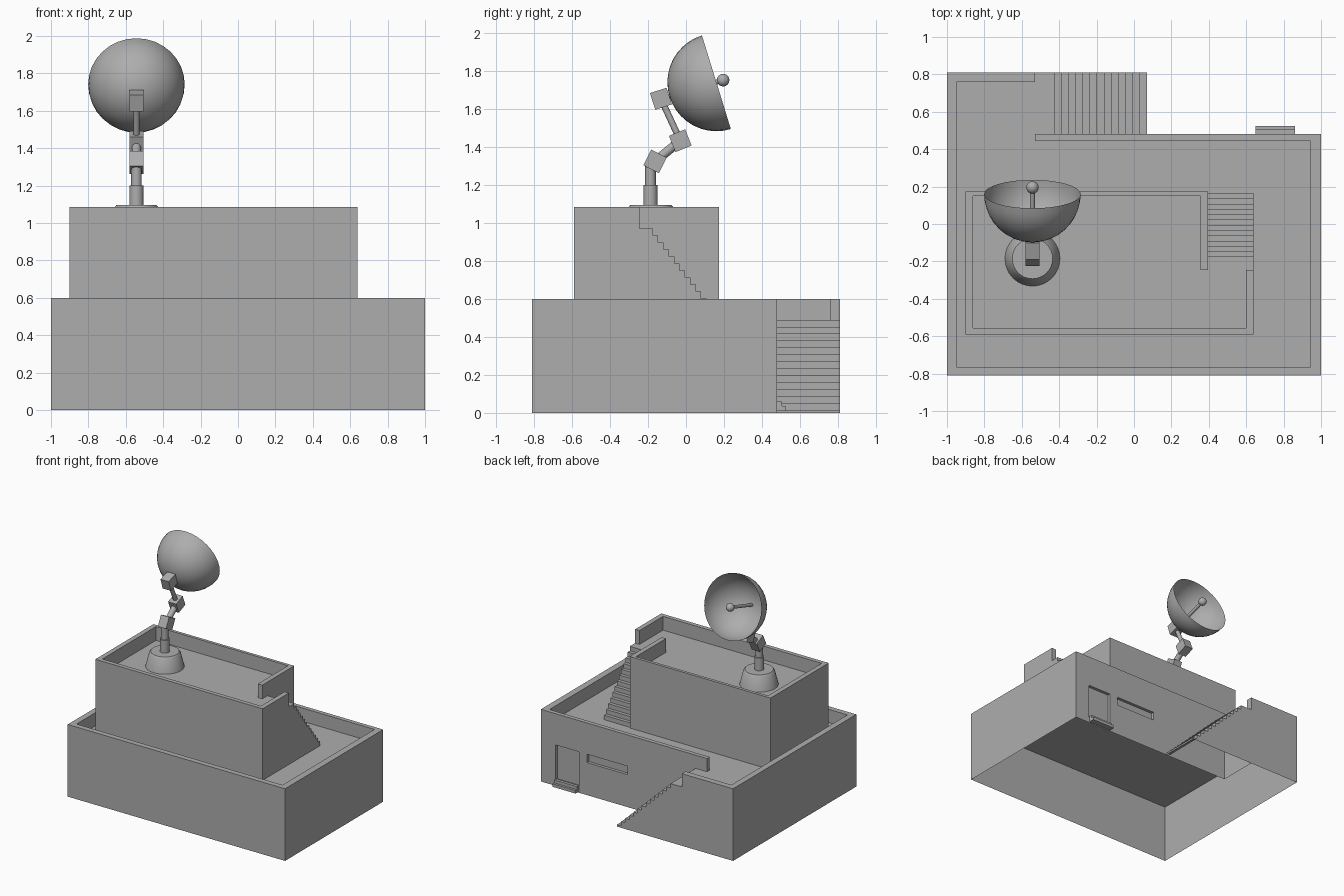
import bpy, bmesh, math
from mathutils import Vector, Matrix

cube = bpy.data.objects.get("Cube")
if cube:
    bpy.data.objects.remove(cube)

grey = bpy.data.materials.new("plain_grey")
grey.use_nodes = True
grey.diffuse_color = (0.42, 0.42, 0.42, 1)
grey.node_tree.nodes["Principled BSDF"].inputs["Base Color"].default_value = (0.42, 0.42, 0.42, 1)


def finish(bm, name, smooth=False):
    bmesh.ops.remove_doubles(bm, verts=bm.verts, dist=0.0001)
    bmesh.ops.recalc_face_normals(bm, faces=bm.faces)
    mesh = bpy.data.meshes.new(name)
    bm.to_mesh(mesh)
    bm.free()
    mesh.materials.append(grey)
    obj = bpy.data.objects.new(name, mesh)
    bpy.context.collection.objects.link(obj)
    if smooth:
        bpy.ops.object.select_all(action='DESELECT')
        obj.select_set(True)
        bpy.context.view_layer.objects.active = obj
        bpy.ops.object.shade_smooth_by_angle(angle=math.radians(35))
    return obj


def face(bm, points):
    return bm.faces.new([bm.verts.new(p) for p in points])


def upright(bm, a, b, low, high):
    return face(bm, [(*a, low), (*b, low), (*b, high), (*a, high)])


# Hollow block: outer walls, sunken roof and a parapet left open at the stairs
def parapet_block(name, outer, inner, low, floor, top, skip_last=False):
    bm = bmesh.new()
    last = len(outer) - 2
    for i in range(last + 1):
        if not (skip_last and i == last):
            upright(bm, outer[i], outer[i + 1], low, top)
        upright(bm, inner[i], inner[i + 1], floor, top)
        face(bm, [(*p, top) for p in (outer[i], outer[i + 1], inner[i + 1], inner[i])])
    for end in (0, -1):
        upright(bm, outer[end], inner[end], floor, top)
    upright(bm, outer[-1], outer[0], low, floor)
    face(bm, [(*p, floor) for p in outer])
    return finish(bm, name)


# Staircase: stepped profile along one axis, extruded across, open below
def staircase(name, start, first, tread, count, top, drop, low, place):
    profile = [(start, low), (start, top), (first, top)]
    for i in range(1, count + 1):
        z = top - drop * i
        profile += [(first + tread * (i - 1), z), (first + tread * i, z)]
    profile.append((first + tread * count, low))
    bm = bmesh.new()
    for side in (0, 1):
        face(bm, [place(u, side, z) for u, z in profile])
    for (u, z), (v, w) in zip(profile, profile[1:]):
        face(bm, [place(u, 0, z), place(v, 0, w), place(v, 1, w), place(u, 1, z)])
    return finish(bm, name)


def box(name, centre, size, tilt=0):
    bm = bmesh.new()
    matrix = (Matrix.Translation(centre) @ Matrix.Rotation(math.radians(tilt), 4, 'X')
              @ Matrix.Diagonal((*size, 1)))
    bmesh.ops.create_cube(bm, size=1, matrix=matrix)
    return finish(bm, name)


def rod(name, a, b, radius):
    a, b = Vector(a), Vector(b)
    bm = bmesh.new()
    turn = (b - a).to_track_quat('Z', 'Y').to_matrix().to_4x4()
    bmesh.ops.create_cone(bm, cap_ends=True, segments=24, radius1=radius, radius2=radius,
                          depth=(b - a).length,
                          matrix=Matrix.Translation((a + b) / 2) @ turn)
    return finish(bm, name, True)


# Revolve a radius / height profile about its own axis
def lathe(name, profile, matrix, steps=32):
    bm = bmesh.new()
    verts = [bm.verts.new((r, 0, z)) for r, z in profile]
    edges = [bm.edges.new(pair) for pair in zip(verts, verts[1:])]
    bmesh.ops.spin(bm, geom=verts + edges, cent=(0, 0, 0), axis=(0, 0, 1),
                   angle=math.tau, steps=steps)
    bm.transform(matrix)
    return finish(bm, name, True)


# Lower building
parapet_block("lower_building",
              [(-.53, .81), (-1, .81), (-1, -.81), (1, -.81), (1, .48), (-.53, .48)],
              [(-.53, .76), (-.95, .76), (-.95, -.765), (.945, -.765), (.945, .445), (-.53, .445)],
              0, .49, .6, skip_last=True)

# Back wall with recessed door and window
bm = bmesh.new()
xs = [1, .865, .65, .575, .2, -.53]
zs = [0, .05, .27, .34, .6]
recessed = {(1, 1), (1, 2), (3, 2)}
holes = []
for i in range(len(xs) - 1):
    for j in range(len(zs) - 1):
        f = upright(bm, (xs[i], .48), (xs[i + 1], .48), zs[j], zs[j + 1])
        if (i, j) in recessed:
            holes.append(f)
bmesh.ops.remove_doubles(bm, verts=bm.verts, dist=0.0001)
result = bmesh.ops.extrude_face_region(bm, geom=holes)
moved = [g for g in result["geom"] if isinstance(g, bmesh.types.BMVert)]
bmesh.ops.translate(bm, verts=moved, vec=(0, -.025, 0))
bmesh.ops.delete(bm, geom=[f for f in holes if f.is_valid], context='FACES')
finish(bm, "back_wall")

# Door steps
box("door_step_upper", (.755, .4925, .035), (.21, .025, .05))
box("door_step_lower", (.755, .5025, .0225), (.21, .045, .025))

# Upper building
parapet_block("upper_building",
              [(.64, -.245), (.64, -.59), (-.9, -.59), (-.9, .175), (.395, .175), (.395, -.245)],
              [(.6, -.245), (.6, -.555), (-.86, -.555), (-.86, .15), (.355, .15), (.355, -.245)],
              .49, .97, 1.085)

# Outside stairs
staircase("ground_stairs", -.53, -.425, .038, 13, .49, .0365, 0,
          lambda u, side, z: (u, .48 + .33 * side, z))
staircase("roof_stairs", -.245, -.175, .0283, 12, .97, .0369, .49,
          lambda u, side, z: (.395 + .245 * side, u, z))

# Dish pedestal and post
X = -.543
lathe("dish_pedestal", [(.147, .97), (.12, 1.08), (.108, 1.095), (0, 1.095)],
      Matrix.Translation((X, -.185, 0)))
rod("post", (X, -.187, 1.08), (X, -.187, 1.2), .037)
rod("post_neck", (X, -.187, 1.19), (X, -.187, 1.3), .028)

# Jointed arm
joints = [(X, -.163, 1.324), (X, -.03, 1.433), (X, -.132, 1.654)]
for part, centre, tilt in zip(("lower", "middle", "upper"), joints, (-27, 22, 18)):
    box(part + "_joint", centre, (.075, .092, .092), tilt)
rod("lower_arm", joints[0], joints[1], .024)
rod("upper_arm", joints[1], joints[2], .017)

# Dish, feed rod and receiver
rim = Vector((X, .16, 1.741))
axis = Vector((0, .956, .295))
R = .258
turn = Matrix.Translation(rim) @ axis.to_track_quat('Z', 'X').to_matrix().to_4x4()
arc = [math.radians(90 * i / 10) for i in range(11)]
lathe("dish", [(R * math.cos(a), -R * math.sin(a)) for a in arc], turn)
rod("feed_rod", rim - axis * R, rim + axis * .035, .013)
bm = bmesh.new()
bmesh.ops.create_uvsphere(bm, u_segments=20, v_segments=12, radius=.033,
                          matrix=Matrix.Translation(rim + axis * .037))
finish(bm, "receiver", True)
